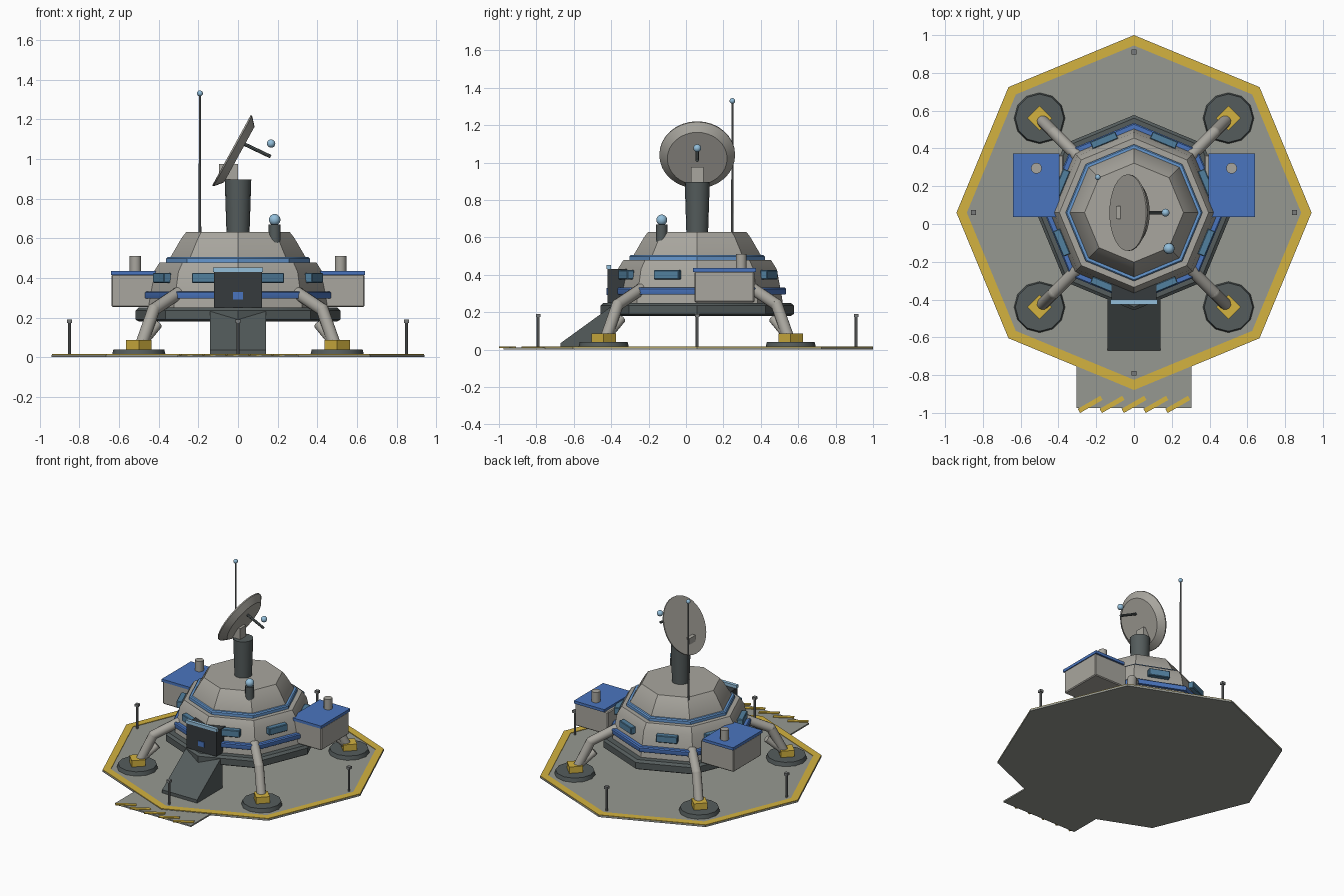
import bpy, bmesh, math
from mathutils import Matrix, Vector

if "Cube" in bpy.data.objects:
    bpy.data.objects.remove(bpy.data.objects["Cube"])

CY = 0.06  # y of the station's central axis


def colour(name, r, g, b):
    m = bpy.data.materials.new(name)
    lin = [c / 12.92 if c <= 0.04045 else ((c + 0.055) / 1.055) ** 2.4 for c in (r, g, b)]
    m.diffuse_color = (*lin, 1)
    m.use_nodes = True
    m.node_tree.nodes["Principled BSDF"].inputs["Base Color"].default_value = m.diffuse_color
    return m


HULL = colour("hull_grey", 0.66, 0.65, 0.62)
PAD = colour("pad_grey", 0.59, 0.60, 0.57)
DARK = colour("dark_slate", 0.33, 0.36, 0.36)
BLACK = colour("charcoal", 0.21, 0.23, 0.24)
BLUE = colour("blue", 0.29, 0.46, 0.75)
SKY = colour("light_blue", 0.40, 0.60, 0.82)
GLASS = colour("window_glass", 0.32, 0.50, 0.62)
LAMP = colour("lamp_glass", 0.58, 0.75, 0.86)
YELLOW = colour("hazard_yellow", 0.83, 0.70, 0.25)
STEEL = colour("steel", 0.47, 0.48, 0.48)


def finish(name, bm, mat, smooth=True):
    bmesh.ops.recalc_face_normals(bm, faces=bm.faces)
    me = bpy.data.meshes.new(name)
    bm.to_mesh(me)
    bm.free()
    me.materials.append(mat)
    if smooth:
        me.shade_smooth()
        me.set_sharp_from_angle(angle=math.radians(35))
    ob = bpy.data.objects.new(name, me)
    bpy.context.collection.objects.link(ob)
    return ob


def lathe(name, profile, n, mat, matrix=None, closed=False):
    """Revolve (radius, height) points; closed makes a ring, otherwise ends are capped."""
    bm = bmesh.new()
    rings = [[bm.verts.new((r * math.cos(i * math.tau / n), r * math.sin(i * math.tau / n), z))
              for i in range(n)] for r, z in profile]
    pairs = list(zip(rings, rings[1:] + rings[:1])) if closed else list(zip(rings, rings[1:]))
    for a, b in pairs:
        for i in range(n):
            j = (i + 1) % n
            bm.faces.new((a[i], a[j], b[j], b[i]))
    if not closed:
        bm.faces.new(rings[0])
        bm.faces.new(rings[-1])
    bm.transform(matrix or Matrix.Translation((0, CY, 0)))
    return finish(name, bm, mat)


def tube(name, a, b, r, mat, n=12, r2=None):
    a, b = Vector(a), Vector(b)
    d = b - a
    m = Matrix.Translation(a) @ d.to_track_quat('Z', 'Y').to_matrix().to_4x4()
    return lathe(name, [(r, 0), (r2 or r, d.length)], n, mat, m)


def box(name, centre, size, mat, turn=0, bevel=0):
    bm = bmesh.new()
    bmesh.ops.create_cube(bm, size=1)
    bm.transform(Matrix.Diagonal((*size, 1)))
    if bevel:
        bmesh.ops.bevel(bm, geom=bm.edges[:], offset=bevel, segments=1, affect='EDGES')
    bm.transform(Matrix.Translation(centre) @ Matrix.Rotation(turn, 4, 'Z'))
    return finish(name, bm, mat, False)


def ball(name, centre, r, mat):
    bm = bmesh.new()
    bmesh.ops.create_uvsphere(bm, u_segments=16, v_segments=10, radius=r,
                              matrix=Matrix.Translation(centre))
    return finish(name, bm, mat)


# Landing pad, painted border and apron with hazard stripes
lathe("landing_pad", [(0.94, 0), (0.94, 0.012)], 8, PAD)
lathe("pad_border", [(0.885, 0.011), (0.939, 0.011), (0.939, 0.016), (0.885, 0.016)],
      8, YELLOW, closed=True)
box("apron", (0, -0.80, 0.005), (0.61, 0.35, 0.01), PAD)
for i in range(-2, 3):
    box("apron_stripe", (i * 0.116, -0.955, 0.0125), (0.138, 0.025, 0.007), YELLOW, math.radians(30))

# Octagonal hull tiers and bands
lathe("hull_base", [(0.50, 0.18), (0.517, 0.19), (0.517, 0.235), (0.50, 0.25)], 8, DARK)
lathe("lower_hull", [(0.458, 0.245), (0.45, 0.30), (0.425, 0.43), (0.395, 0.478)], 8, HULL)
lathe("lower_band", [(0.42, 0.295), (0.472, 0.295), (0.475, 0.30), (0.475, 0.325), (0.468, 0.332),
                     (0.42, 0.332)], 8, BLUE, closed=True)
lathe("upper_hull", [(0.345, 0.47), (0.34, 0.505), (0.285, 0.60), (0.262, 0.63)], 8, HULL)
lathe("upper_band", [(0.31, 0.475), (0.362, 0.475), (0.362, 0.498), (0.355, 0.505), (0.31, 0.505)],
      8, SKY, closed=True)

# One window on each hull facet
for k in range(8):
    a = math.radians(22.5 + 45 * k)
    box("window", (0.415 * math.cos(a), CY + 0.415 * math.sin(a), 0.40), (0.04, 0.145, 0.05),
        GLASS, a, 0.004)

# Entrance: door block, lintel light, door panel and ramp
box("door_block", (0, -0.35, 0.34), (0.24, 0.14, 0.18), BLACK)
box("door_lintel", (0, -0.413, 0.441), (0.25, 0.024, 0.022), LAMP)
box("door_panel", (0, -0.421, 0.31), (0.05, 0.008, 0.036), BLUE)
bm = bmesh.new()
side = [(-0.67, 0.01), (-0.67, 0.035), (-0.38, 0.245), (-0.38, 0.01)]
left, right = [[bm.verts.new((x, y, z)) for y, z in side] for x in (-0.14, 0.14)]
bm.faces.new(left)
bm.faces.new(right)
for i in range(4):
    j = (i + 1) % 4
    bm.faces.new((left[i], left[j], right[j], right[i]))
finish("ramp", bm, BLACK, False).data.materials[0] = DARK

# Four landing legs with struts and feet
for sx in (-1, 1):
    for sy in (-1, 1):
        def at(d, z):
            return (sx * d, CY + sy * d, z)
        tube("foot_disc", at(0.5, 0.012), at(0.5, 0.04), 0.135, DARK, r2=0.128)
        box("foot_block", at(0.5, 0.0625), (0.092, 0.092, 0.047), YELLOW, math.radians(45))
        tube("lower_leg", at(0.485, 0.07), at(0.425, 0.24), 0.032, HULL)
        ball("leg_knee", at(0.425, 0.24), 0.032, HULL)
        tube("upper_leg", at(0.425, 0.24), at(0.29, 0.33), 0.032, HULL)
        tube("leg_strut", at(0.475, 0.08), at(0.405, 0.165), 0.024, HULL)

# Side equipment pods with lids and vents
for s in (-1, 1):
    box("side_pod", (s * 0.505, 0.205, 0.335), (0.265, 0.32, 0.165), HULL, 0, 0.006)
    box("pod_lid", (s * 0.5175, 0.206, 0.425), (0.245, 0.336, 0.02), BLUE)
    tube("pod_vent", (s * 0.517, 0.295, 0.43), (s * 0.517, 0.295, 0.51), 0.029, HULL)

# Dish mast, mount, tilted dish and feed
tube("dish_mast", (0, CY, 0.62), (0, CY, 0.897), 0.058, DARK, 16, 0.067)
box("dish_mount", (-0.048, CY, 0.935), (0.094, 0.068, 0.08), HULL)
axis = Vector((0.877, 0, -0.48))
tilt = Matrix.Translation((-0.033, CY, 1.043)) @ axis.to_track_quat('Z', 'Y').to_matrix().to_4x4()
lathe("dish", [(0.2025, 0), (0.2025, 0.008), (0.16, 0.045)], 32, HULL, tilt)
tube("feed_boom", (0.02, CY, 1.08), (0.165, CY, 1.011), 0.009, DARK, 8)
ball("feed_tip", (0.167, CY, 1.077), 0.021, LAMP)

# Whip antenna and roof beacon
tube("antenna", (-0.192, 0.248, 0.55), (-0.192, 0.248, 1.32), 0.007, STEEL, 8, 0.005)
ball("antenna_tip", (-0.192, 0.248, 1.33), 0.015, LAMP)
tube("beacon_base", (0.185, -0.13, 0.57), (0.185, -0.13, 0.67), 0.03, DARK)
ball("beacon", (0.185, -0.13, 0.693), 0.029, LAMP)

# Marker posts around the pad
for x, y in ((0.85, 0), (-0.85, 0), (0, 0.85), (0, -0.85)):
    tube("marker_post", (x, CY + y, 0.01), (x, CY + y, 0.178), 0.008, STEEL, 8)
    box("marker_cap", (x, CY + y, 0.182), (0.026, 0.026, 0.018), STEEL)
